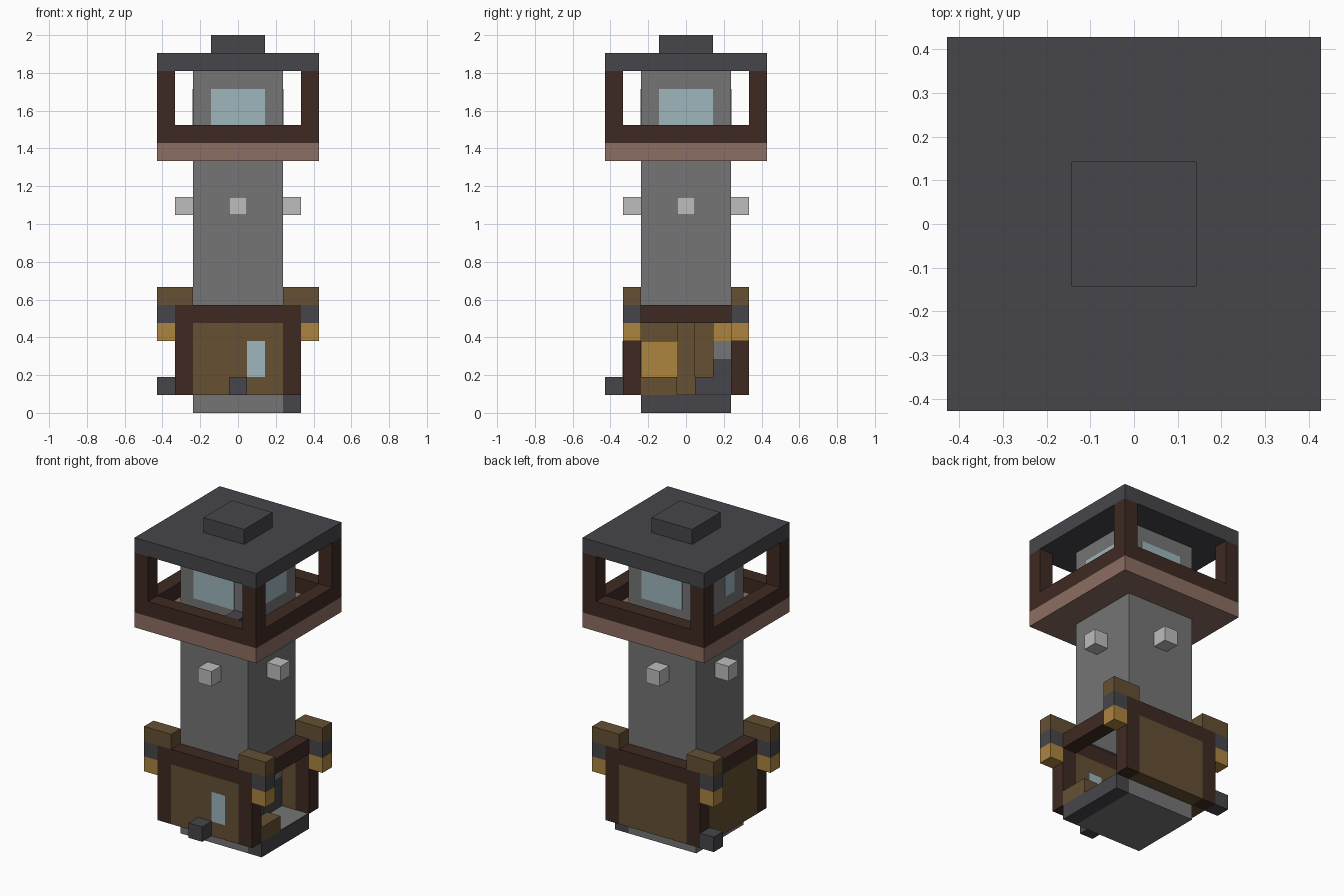
import bpy
import bmesh

if "Cube" in bpy.data.objects:
    bpy.data.objects.remove(bpy.data.objects["Cube"], do_unlink=True)

U = 2 / 21  # one block


def material(name, hexcode):
    def linear(c):
        return c / 12.92 if c <= 0.04045 else ((c + 0.055) / 1.055) ** 2.4
    color = [linear(int(hexcode[i:i + 2], 16) / 255) for i in (0, 2, 4)] + [1]
    mat = bpy.data.materials.new(name)
    mat.use_nodes = True
    mat.diffuse_color = color
    mat.node_tree.nodes["Principled BSDF"].inputs["Base Color"].default_value = color
    return mat


stone = material("grey stone", "757575")
slate = material("dark slate", "46464B")
timber = material("dark timber", "3E2A22")
plank = material("pinkish plank", "8D6E63")
wood = material("olive wood", "665033")
gold = material("golden yellow", "AC853F")
pale = material("pale stone", "BDBDBD")
glass = material("pale blue glass", "9DB6BD")


def box(name, mat, x, y, z, open_bottom=False):
    """Box from ranges given in blocks."""
    bm = bmesh.new()
    bmesh.ops.create_cube(bm, size=1)
    for v in bm.verts:
        for i, (lo, hi) in enumerate((x, y, z)):
            v.co[i] = (hi if v.co[i] > 0 else lo) * U
    if open_bottom:
        bm.normal_update()
        bottom = [f for f in bm.faces if f.normal.z < -0.5]
        bmesh.ops.delete(bm, geom=bottom, context='FACES_ONLY')
    mesh = bpy.data.meshes.new(name)
    bm.to_mesh(mesh)
    bm.free()
    mesh.materials.append(mat)
    obj = bpy.data.objects.new(name, mesh)
    bpy.context.collection.objects.link(obj)
    return obj


def span(r):
    return (-r, r)


def side(s, lo, hi):
    """Range lo..hi on the positive or negative side."""
    return (lo, hi) if s > 0 else (-hi, -lo)


def square_ring(name, mat, inner, outer, z):
    for s, word in ((-1, "front"), (1, "back")):
        box(f"{word}_{name}", mat, span(outer), side(s, inner, outer), z)
    for s, word in ((-1, "right"), (1, "left")):
        box(f"{word}_{name}", mat, side(s, inner, outer), span(inner), z)


# Foundation and threshold
box("foundation", stone, span(2.5), span(2.5), (0, 1))
box("doorway_foundation", slate, (2.5, 3.5), span(2.5), (0, 1))
box("threshold", stone, (2.5, 3.46), span(2.46), (1, 1.03))

# House walls, with the left side open
box("front_panel", wood, span(2.5), (-3.5, -2.5), (1, 5))
box("back_panel", wood, span(2.5), (2.5, 3.5), (1, 5))
box("right_panel", wood, (-3.5, -2.5), span(2.5), (1, 5))
box("house_window", glass, (0.5, 1.5), (-3.53, -2.47), (2, 4))
square_ring("lintel", timber, 2.5, 3.5, (5, 6))

# Corner posts and hanging lanterns
for sx in (-1, 1):
    for sy in (-1, 1):
        corner = ("front" if sy < 0 else "back") + ("_left" if sx > 0 else "_right")
        y = side(sy, 2.5, 3.5)
        outside = side(sx, 3.5, 4.5)
        box(corner + "_house_post", timber, side(sx, 2.5, 3.5), y, (1, 5))
        box(corner + "_lantern_arm", wood, side(sx, 2.5, 4.5), y, (6, 7))
        box(corner + "_lantern_cap", slate, outside, y, (5, 6))
        box(corner + "_lantern_light", gold, outside, y, (4, 5))
        box(corner + "_gallery_post", timber, side(sx, 3.5, 4.5),
            side(sy, 3.5, 4.5), (16, 19))

# Interior furniture
box("doorway_step", wood, (2.5, 3.5), (-2.5, -0.5), (1, 2))
box("shelf", gold, (-2.5, -1.5), (-2.5, -0.5), (2, 4))
box("ladder_post", wood, (-2.5, -1.5), span(0.5), (1, 5))
box("stove_base", slate, (0.5, 1.5), (0.5, 2.5), (1, 2))
box("stove_body", slate, (0.5, 1.5), (1.5, 2.5), (2, 3))
box("stove_top", stone, (0.5, 1.5), (1.5, 2.5), (3, 4))
box("stove_lamp", gold, (0.5, 1.5), (1.5, 2.5), (4, 5))

# Loose dark blocks
box("front_block", slate, span(0.5), (-4.5, -3.5), (1, 2))
box("right_block", slate, (-4.5, -3.5), (2.5, 3.5), (1, 2))
box("gallery_block", slate, (1.5, 2.5), (-3.5, -2.5), (15, 16))

# Hollow tower
tower = box("tower", stone, span(2.5), span(2.5), (6, 19), open_bottom=True)
shell = tower.modifiers.new("shell", 'SOLIDIFY')
shell.thickness = 0.02
shell.offset = -1

# Tower knobs
for s, front_word, side_word in ((-1, "front", "right"), (1, "back", "left")):
    box(front_word + "_knob", pale, span(0.5), side(s, 2.5, 3.5), (11, 12))
    box(side_word + "_knob", pale, side(s, 2.5, 3.5), span(0.5), (11, 12))
    box(front_word + "_tower_window", glass, span(1.5), side(s, 2.49, 2.54), (16, 18))
box("left_tower_window", glass, (2.49, 2.54), span(1.5), (16, 18))
box("right_tower_window", glass, (-2.54, -2.49), (-1.5, -0.5), (16, 18))

# Gallery and roof
box("gallery_floor", plank, span(4.5), span(4.5), (14, 15))
square_ring("gallery_rail", timber, 3.5, 4.5, (15, 16))
box("roof", slate, span(4.5), span(4.5), (19, 20))
box("roof_cap", slate, span(1.5), span(1.5), (20, 21))
